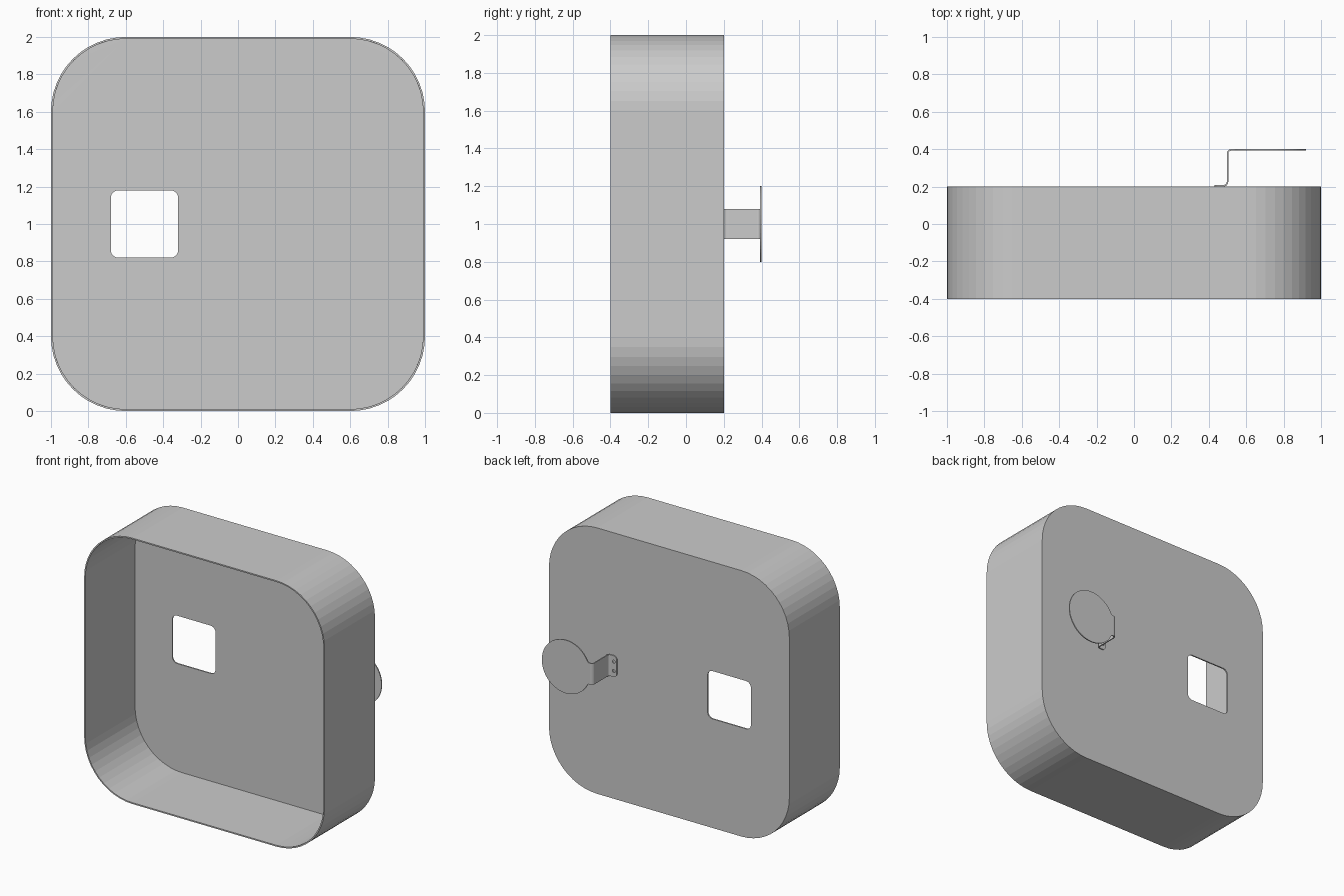
import bpy, bmesh
from math import cos, sin, pi, radians, asin, atan2

if "Cube" in bpy.data.objects:
    bpy.data.objects.remove(bpy.data.objects["Cube"])


def arc(cx, cz, r, a0, a1, n):
    return [(cx + r * cos(radians(a0 + (a1 - a0) * i / n)),
             cz + r * sin(radians(a0 + (a1 - a0) * i / n))) for i in range(n + 1)]


def rounded_rect(x0, x1, z0, z1, r, n):
    return (arc(x1 - r, z1 - r, r, 0, 90, n) + arc(x0 + r, z1 - r, r, 90, 180, n) +
            arc(x0 + r, z0 + r, r, 180, 270, n) + arc(x1 - r, z0 + r, r, 270, 360, n))


def add_sheet(bm, y, loops):
    """Fill an outline (first loop) minus holes; return the outline edges."""
    all_edges, outline = [], []
    for loop in loops:
        vs = [bm.verts.new((x, y, z)) for x, z in loop]
        es = [bm.edges.new((vs[i], vs[(i + 1) % len(vs)])) for i in range(len(vs))]
        all_edges += es
        outline = outline or es
    bmesh.ops.triangle_fill(bm, edges=all_edges, use_beauty=True, normal=(0, 1, 0))
    return outline


def finish(bm, name, thickness, offset):
    bmesh.ops.remove_doubles(bm, verts=bm.verts, dist=0.0005)
    bmesh.ops.recalc_face_normals(bm, faces=bm.faces)
    # the outward side is +y on the back-most faces
    top = max(bm.faces, key=lambda f: (round(f.calc_center_median().y, 4), f.calc_area()))
    if top.normal.y < 0:
        bmesh.ops.reverse_faces(bm, faces=bm.faces)
    me = bpy.data.meshes.new(name)
    bm.to_mesh(me)
    bm.free()
    ob = bpy.data.objects.new(name, me)
    bpy.context.collection.objects.link(ob)
    mod = ob.modifiers.new("sheet_thickness", 'SOLIDIFY')
    mod.thickness, mod.offset, mod.use_even_offset = thickness, offset, True
    return ob


# Open-fronted housing: back panel with square window, walls pulled forward
bm = bmesh.new()
rim = add_sheet(bm, 0.2, [rounded_rect(-1, 1, 0, 2, 0.4, 12),
                          rounded_rect(-0.68, -0.32, 0.82, 1.18, 0.04, 6)])
walls = bmesh.ops.extrude_edge_only(bm, edges=rim)["geom"]
for v in walls:
    if isinstance(v, bmesh.types.BMVert):
        v.co.y = -0.4
finish(bm, "housing", 0.01, -1)

# Window cover bracket: screw foot, bent strip and round cover in one sheet
bm = bmesh.new()
z0, z1 = 0.92, 1.08
foot = ([(0.48, z0), (0.48, z1)] + arc(0.46, z1 - 0.03, 0.03, 90, 180, 6) +
        arc(0.46, z0 + 0.03, 0.03, 180, 270, 6))
holes = [arc(0.455, z, 0.012, 0, 337.5, 15) for z in (0.965, 1.035)]
add_sheet(bm, 0.205, [foot] + holes)

# Bent strip
path = arc(0.48, 0.225, 0.02, -90, 0, 6) + arc(0.52, 0.376, 0.02, 180, 90, 6)
rows = [[bm.verts.new((x, y, z)) for z in (z0, z1)] for x, y in path]
for a, b in zip(rows, rows[1:]):
    bm.faces.new((a[0], b[0], b[1], a[1]))

# Round cover with filleted neck
cx, r, f = 0.72, 0.2, 0.02
t = asin((0.08 + f) / (r + f))
fx, ta = cx - (r + f) * cos(t), t * 180 / pi
lower = arc(fx, z0 - f, f, 90, ta, 5)
upper = [(x, 2 - z) for x, z in reversed(lower)]
disc = arc(cx, 1, r, -180 + ta, 180 - ta, 44)[1:-1]
add_sheet(bm, 0.396, [[(0.52, z0)] + lower + disc + upper + [(0.52, z1)]])
finish(bm, "cover_bracket", 0.008, 0)
